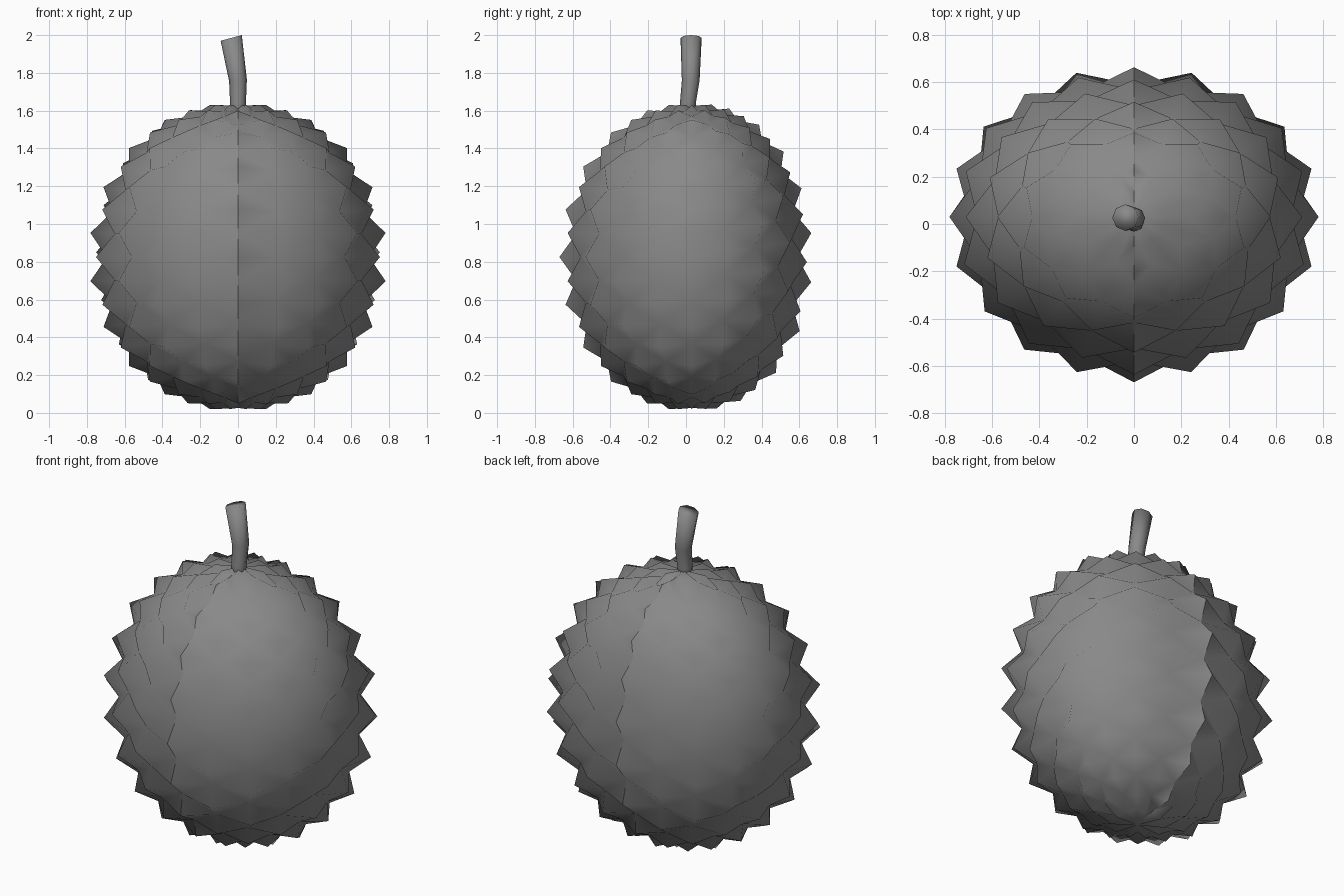
import bpy, bmesh
from math import sin, cos, pi, radians
from mathutils import Vector

cube = bpy.data.objects.get("Cube")
if cube:
    bpy.data.objects.remove(cube, do_unlink=True)

grey = bpy.data.materials.new("grey")
grey.use_nodes = True
grey.diffuse_color = (0.25, 0.25, 0.25, 1)
grey.node_tree.nodes["Principled BSDF"].inputs["Base Color"].default_value = grey.diffuse_color


def finish(bm, name):
    bmesh.ops.recalc_face_normals(bm, faces=bm.faces)
    mesh = bpy.data.meshes.new(name)
    bm.to_mesh(mesh)
    bm.free()
    mesh.materials.append(grey)
    mesh.shade_smooth()
    obj = bpy.data.objects.new(name, mesh)
    bpy.context.collection.objects.link(obj)
    return obj


# Spiky husk: half an ellipsoid of staggered, wide four-sided spikes
ROWS, COLS = 20, 10


def husk_point(lat, lon, valley):
    # the rows climb by half a spike towards the back
    lat += radians(9) * max(0, lon / (pi / 2)) * cos(lat)
    ring = max(0, cos(lat)) ** 0.9
    side = 1 - 0.12 * valley
    rise = 1 - 0.04 * valley
    y = ring * sin(lon)
    return Vector((0.79 * ring * cos(lon) * side,
                   0.67 * y * side + 0.03 * (1 - y ** 2),
                   0.825 + 0.815 * sin(lat) * rise))


bm = bmesh.new()
grid = []
for r in range(1, ROWS):
    lat = r / ROWS * pi - pi / 2
    row = []
    for c in range(COLS + 1):
        lon = c / COLS * pi - pi / 2
        v = bm.verts.new(husk_point(lat, lon, (r + c) % 2))
        if c in (0, COLS):
            v.co.x = 0
        row.append(v)
    grid.append(row)

for r in range(ROWS - 2):
    for c in range(COLS):
        quad = [grid[r][c], grid[r][c + 1], grid[r + 1][c + 1], grid[r + 1][c]]
        # split along the valley diagonal so that every tip is a pyramid
        if (r + c) % 2:
            quad = quad[1:] + quad[:1]
        bm.faces.new(quad[:3])
        bm.faces.new((quad[0], quad[2], quad[3]))

for row, lat in ((grid[0], -pi / 2), (grid[-1], pi / 2)):
    pole = bm.verts.new(husk_point(lat, 0, 0.5))
    pole.co.x = 0
    for a, b in zip(row, row[1:]):
        bm.faces.new((a, b, pole))

husk = finish(bm, "husk")
mirror = husk.modifiers.new("other_half", 'MIRROR')
mirror.use_mirror_merge = False     # keeps the seam crisp

# Stem: bent tube, wider at its slanted top (x, y, z, radius, slope)
path = [(0, 0.01, 1.54, 0.045, 0), (0, 0.01, 1.64, 0.042, 0),
        (0, 0.025, 1.76, 0.047, 0.1), (-0.036, 0.027, 1.985, 0.056, 0.27)]
SIDES = 8
bm = bmesh.new()
rings = []
for x, y, z, rad, slope in path:
    ring = []
    for i in range(SIDES):
        a = 2 * pi * i / SIDES
        ring.append(bm.verts.new((x + rad * cos(a), y + rad * sin(a), z + slope * rad * cos(a))))
    rings.append(ring)
for low, high in zip(rings, rings[1:]):
    for i in range(SIDES):
        j = (i + 1) % SIDES
        bm.faces.new((low[i], low[j], high[j], high[i]))
bm.faces.new(rings[0])
bm.faces.new(rings[-1])
finish(bm, "stem")
